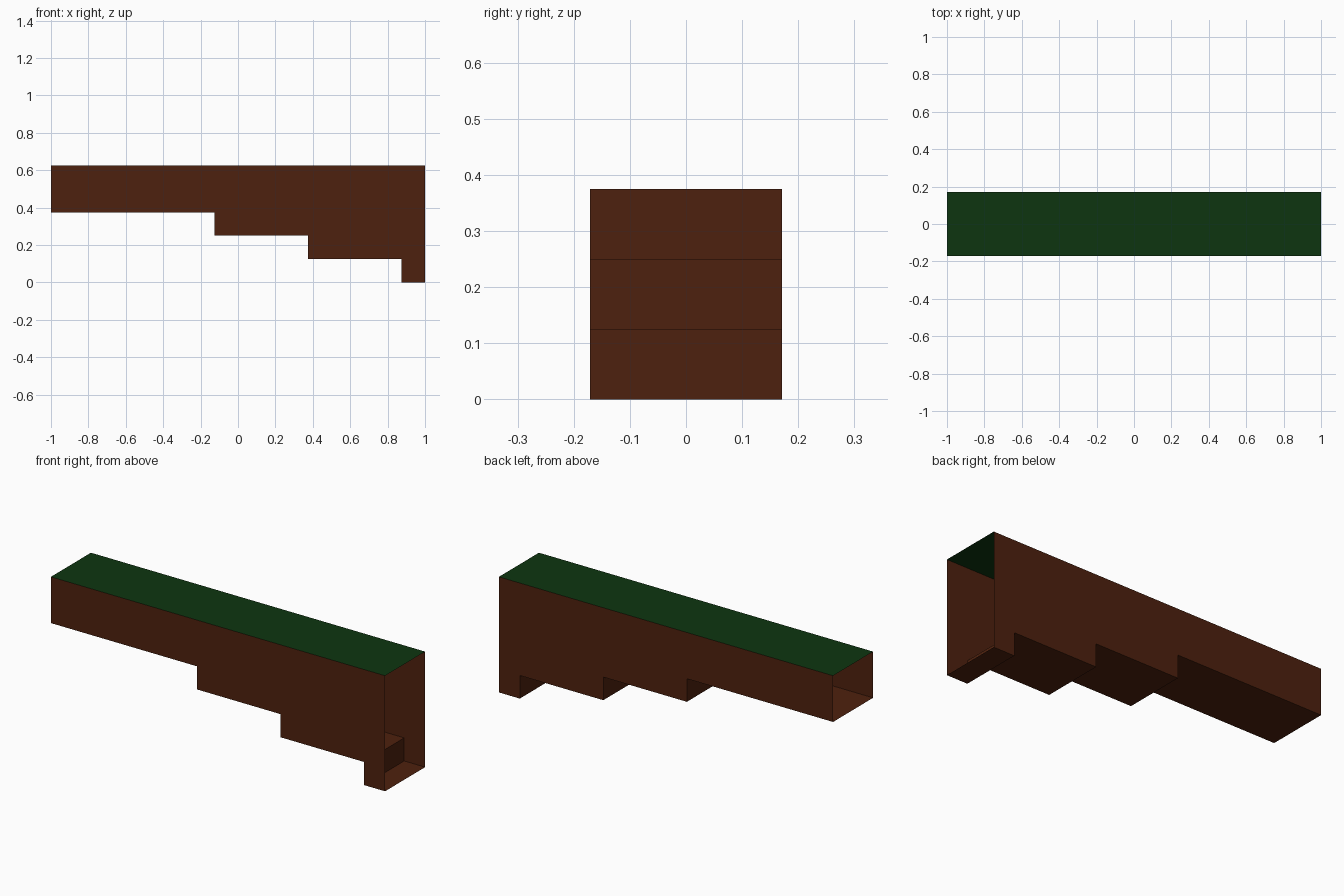
import bpy
import bmesh

cube = bpy.data.objects.get("Cube")
if cube:
    bpy.data.objects.remove(cube, do_unlink=True)

HALF_LENGTH, HALF_WIDTH, HEIGHT = 1.0, 0.171, 0.625
RISE, RUN, STEPS = 0.125, 0.5, 3


def make_material(name, rgb):
    mat = bpy.data.materials.new(name)
    mat.use_nodes = True
    color = (*rgb, 1.0)
    mat.diffuse_color = color
    mat.node_tree.nodes["Principled BSDF"].inputs["Base Color"].default_value = color
    return mat


def make_sheet(name, polygons, mat):
    """Thin open surface made from a list of polygons."""
    bm = bmesh.new()
    for polygon in polygons:
        bm.faces.new([bm.verts.new(co) for co in polygon])
    bmesh.ops.remove_doubles(bm, verts=bm.verts, dist=0.0001)
    mesh = bpy.data.meshes.new(name)
    bm.to_mesh(mesh)
    bm.free()
    mesh.materials.append(mat)
    obj = bpy.data.objects.new(name, mesh)
    bpy.context.collection.objects.link(obj)
    return obj


def across(a, b):
    """Strip spanning the full width between two profile points."""
    w = HALF_WIDTH
    return [(a[0], -w, a[1]), (a[0], w, a[1]), (b[0], w, b[1]), (b[0], -w, b[1])]


earth = make_material("earth brown", (0.076, 0.0152, 0.0044))
grass = make_material("grass green", (0.004, 0.036, 0.005))

# Stepped lower profile, from the low end up to the high end
lower = [(HALF_LENGTH, 0.0)]
for i in range(STEPS):
    x = 0.875 - i * RUN
    lower += [(x, i * RISE), (x, (i + 1) * RISE)]
lower.append((-HALF_LENGTH, STEPS * RISE))
upper = [(-HALF_LENGTH, HEIGHT), (HALF_LENGTH, HEIGHT)]

# Side walls facing outward
outline = lower + upper
make_sheet("front_wall", [[(x, -HALF_WIDTH, z) for x, z in reversed(outline)]], earth)
make_sheet("back_wall", [[(x, HALF_WIDTH, z) for x, z in outline]], earth)

# Stepped underside; both ends stay open
make_sheet("stepped_underside", [across(a, b) for a, b in zip(lower, lower[1:])], earth)

# Grass top
make_sheet("grass_top", [across(upper[1], upper[0])], grass)
